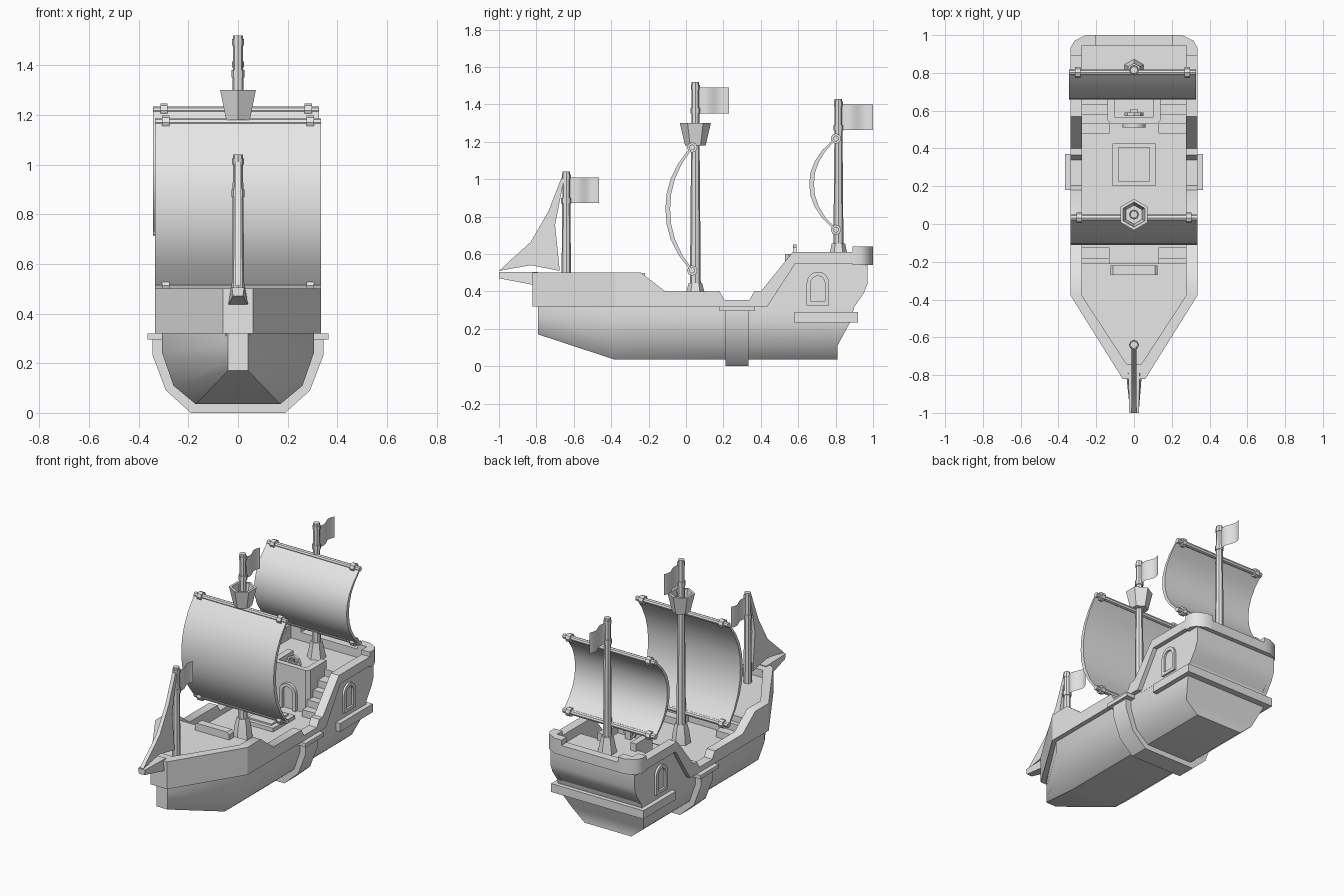
import bpy, bmesh, math

cube = bpy.data.objects.get("Cube")
if cube:
    bpy.data.objects.remove(cube, do_unlink=True)

grey = bpy.data.materials.new("plain grey")
grey.use_nodes = True
grey.diffuse_color = (0.8, 0.8, 0.8, 1)
grey.node_tree.nodes["Principled BSDF"].inputs["Base Color"].default_value = (0.8, 0.8, 0.8, 1)


def make(name, verts, faces, closed=True):
    bm = bmesh.new()
    vs = [bm.verts.new(v) for v in verts]
    for f in faces:
        bm.faces.new([vs[i] for i in f])
    if closed:
        bmesh.ops.recalc_face_normals(bm, faces=bm.faces)
    mesh = bpy.data.meshes.new(name)
    bm.to_mesh(mesh)
    bm.free()
    mesh.materials.append(grey)
    ob = bpy.data.objects.new(name, mesh)
    bpy.context.collection.objects.link(ob)
    bpy.ops.object.select_all(action='DESELECT')
    ob.select_set(True)
    bpy.context.view_layer.objects.active = ob
    bpy.ops.object.shade_smooth_by_angle(angle=math.radians(38))
    return ob


def place(axis, p, t):
    """Put a 2D point and a depth along the chosen axis into 3D."""
    return {'x': (t, p[0], p[1]), 'y': (p[0], t, p[1]), 'z': (p[0], p[1], t)}[axis]


def prism(name, pts, axis, lo, hi):
    n = len(pts)
    verts = [place(axis, p, t) for t in (lo, hi) for p in pts]
    faces = [tuple(range(n)), tuple(range(n, 2 * n))]
    faces += [(i, (i + 1) % n, (i + 1) % n + n, i + n) for i in range(n)]
    return make(name, verts, faces)


def pair(name, pts, lo, hi):
    for side, s in (("left", 1), ("right", -1)):
        prism(f"{side}_{name}", pts, 'x', s * lo, s * hi)


def box(name, x0, x1, y0, y1, z0, z1):
    return prism(name, [(x0, y0), (x1, y0), (x1, y1), (x0, y1)], 'z', z0, z1)


def lathe(name, rings, centre, axis='z', sides=8, loop=False):
    """Rings are (radius, position along axis)."""
    verts, faces = [], []
    for r, t in rings:
        for i in range(sides):
            a = math.pi / 2 + math.tau * i / sides
            verts.append(place(axis, (centre[0] + r * math.cos(a), centre[1] + r * math.sin(a)), t))
    m = len(rings)
    for k in range(m if loop else m - 1):
        a, b = k * sides, (k + 1) % m * sides
        faces += [(a + i, a + (i + 1) % sides, b + (i + 1) % sides, b + i) for i in range(sides)]
    if not loop:
        faces += [tuple(range(sides)), tuple(range((m - 1) * sides, m * sides))]
    return make(name, verts, faces)


def mirrored(half):
    return half + [(-x, y) for x, y in reversed(half)]


def arch(cx, base, w, h, frame):
    """Outline of an arched frame, open at the bottom."""
    def curve(r):
        top = base + h - w
        return [(cx + r, base)] + [(cx + r * math.cos(math.pi * i / 8), top + r * math.sin(math.pi * i / 8))
                                   for i in range(9)] + [(cx - r, base)]
    return curve(w) + curve(w - frame)[::-1]


# Lower hull: bow, shoulder and stern sections
section = [(0.305, 0.32), (0.305, 0.24), (0.26, 0.11), (0.17, 0.035)]
bow_z = [0.32, 0.27, 0.21, 0.17]
stern_y = [0.90, 0.88, 0.81, 0.81]
verts = []
for k in range(3):
    half = [(0.04 if k == 0 else x, (-0.79, -0.38, stern_y[i])[k], bow_z[i] if k == 0 else z)
            for i, (x, z) in enumerate(section)]
    verts += half + [(-x, y, z) for x, y, z in reversed(half)]
faces = [(k + i, k + (i + 1) % 8, k + 8 + (i + 1) % 8, k + 8 + i) for k in (0, 8) for i in range(8)]
faces += [(k + i, k + i + 1, k + 6 - i, k + 7 - i) for k in (0, 16) for i in range(3)]
make("lower_hull", verts, faces)

# Midship band and its caps
prism("midship_band", mirrored([(0.345, 0.30), (0.345, 0.235), (0.29, 0.09), (0.19, 0)]), 'y', 0.21, 0.335)
for side, s in (("left", 1), ("right", -1)):
    box(f"{side}_band_cap", s * 0.275, s * 0.365, 0.18, 0.37, 0.295, 0.32)

# Stern block, side walls and rails
prism("stern_block", [(0.70, 0.3), (0.885, 0.3), (0.90, 0.32), (0.95, 0.39), (0.97, 0.44),
                      (0.97, 0.55), (0.70, 0.55)], 'x', -0.303, 0.303)
pair("stern_wall", [(0.42, 0.31), (0.895, 0.31), (0.95, 0.39), (0.97, 0.44), (0.97, 0.55),
                    (0.89, 0.59), (0.58, 0.59), (0.42, 0.36)], 0.275, 0.306)
pair("bulwark", [(-0.38, 0.32), (-0.38, 0.50), (-0.24, 0.50), (-0.11, 0.40), (0.18, 0.40), (0.205, 0.355),
                 (0.34, 0.355), (0.365, 0.40), (0.40, 0.40), (0.57, 0.61), (0.90, 0.61), (0.90, 0.55),
                 (0.585, 0.55), (0.435, 0.32)], 0.275, 0.335)
for side, s in (("left", 1), ("right", -1)):
    prism(f"{side}_stern_corner", [(s * x, y) for x, y in
          [(0.335, 0.89), (0.335, 0.935), (0.315, 0.97), (0.255, 1.0), (0.205, 1.0),
           (0.205, 0.945), (0.275, 0.945), (0.275, 0.89)]], 'z', 0.54, 0.64)
box("stern_rail", -0.205, 0.205, 0.945, 1.0, 0.54, 0.605)
prism("stern_strake", mirrored([(0.335, 0.58), (0.335, 0.92)])[::-1]
      + [(0.29, 0.58), (0.29, 0.86), (-0.29, 0.86), (-0.29, 0.58)], 'z', 0.235, 0.29)
pair("window_frame", arch(0.705, 0.325, 0.06, 0.18, 0.022), 0.30, 0.32)
pair("window_sill", [(0.645, 0.325), (0.765, 0.325), (0.765, 0.345), (0.645, 0.345)], 0.30, 0.32)

# Bow bulwark and foredeck
prism("bow_bulwark", mirrored([(0.335, -0.38), (0.06, -0.82)])
      + [(-0.275, -0.38), (-0.04, -0.74), (0.04, -0.74), (0.275, -0.38)], 'z', 0.32, 0.50)
prism("foredeck", mirrored([(0.29, -0.21), (0.29, -0.39), (0.05, -0.78)]), 'z', 0.31, 0.45)
prism("foredeck_rail", mirrored([(0.125, 0.44), (0.125, 0.485), (0.11, 0.498)]), 'y', -0.27, -0.22)
for side, s in (("left", 1), ("right", -1)):
    box(f"{side}_fore_step", s * 0.13, s * 0.28, -0.22, -0.125, 0.31, 0.365)
    box(f"{side}_fore_upper_step", s * 0.13, s * 0.28, -0.22, -0.18, 0.31, 0.41)

# Bowsprit, tapering forwards
tip, root = [(0.025, 0.505), (0.02, 0.47)], [(0.03, 0.505), (0.042, 0.43)]
sprit = [(x, -1.0, z) for x, z in mirrored(tip)] + [(x, -0.79, z) for x, z in mirrored(root)]
make("bowsprit", sprit, [(0, 1, 2, 3), (4, 5, 6, 7)] + [(i, (i + 1) % 4, (i + 1) % 4 + 4, i + 4) for i in range(4)])

# Cabin balcony with arched door, stairs and wheel
balcony = [(0.14, 0.72), (0.14, 0.55), (0.12, 0.53)]
prism("cabin", mirrored(balcony), 'z', 0.31, 0.55)
prism("balcony_rim", mirrored(balcony) + [(-0.10, 0.72), (-0.10, 0.565), (0.10, 0.565), (0.10, 0.72)], 'z', 0.54, 0.60)
prism("door_frame", arch(0, 0.32, 0.06, 0.17, 0.022), 'y', 0.51, 0.535)
for i in range(4):
    for side, s in (("left", 1), ("right", -1)):
        box(f"{side}_stair", s * 0.13, s * 0.28, 0.48 + 0.05 * i, 0.71, 0.31, 0.366 + 0.046 * i)
lathe("wheel_rim", [(0.05, 0.572), (0.05, 0.59), (0.036, 0.59), (0.036, 0.572)], (0, 0.60), 'y', 8, True)
box("wheel_spoke_across", -0.045, 0.045, 0.576, 0.586, 0.595, 0.605)
box("wheel_spoke_upright", -0.005, 0.005, 0.576, 0.586, 0.555, 0.645)
box("wheel_stand", -0.02, 0.02, 0.585, 0.605, 0.54, 0.61)

# Deck hatch
box("hatch", -0.115, 0.115, 0.2, 0.425, 0.31, 0.345)
box("hatch_lid", -0.085, 0.085, 0.225, 0.405, 0.34, 0.355)


def mast(name, y, foot, top, r, flag_len, collar):
    lathe(f"{name}_mast", [(r, foot), (0.02, top)], (0, y))
    lathe(f"{name}_mast_cap", [(0.024, top - 0.04), (0.024, top - 0.015)], (0, y))
    lathe(f"{name}_mast_collar", [(0.027, collar), (0.027, collar + 0.03)], (0, y))
    # Rippling pennant
    n = 12
    pts = [(0.012 * math.sin(math.tau * i / n), y + 0.015 + flag_len * i / n, z)
           for z in (top - 0.168, top - 0.03) for i in range(n + 1)]
    make(f"{name}_flag", pts, [(i, i + 1, i + n + 2, i + n + 1) for i in range(n)], False)


def sail(name, cx, y, low, high):
    mid, span = (low + high) / 2, (high - low) / 2
    steps = [i / 4 - 1 for i in range(9)]
    outer = [(y - 0.01 - 0.133 * (1 - abs(t) ** 2.2), mid + span * t) for t in steps]
    inner = [(y - 0.118 * (1 - abs(t) ** 2.2), mid + span * t * 0.98) for t in steps]
    prism(f"{name}_sail", outer + inner[::-1], 'x', cx - 0.335, cx + 0.335)
    for z in (low, high):
        lathe(f"{name}_yard", [(0.016, cx - 0.335), (0.016, cx + 0.335)], (y, z), 'x')
        for s in (-1, 1):
            lathe(f"{name}_yard_ring", [(0.028, cx + s * 0.29 - 0.015), (0.028, cx + s * 0.29 + 0.015)], (y, z), 'x')


# Masts, bases and sails
mast("bow", -0.64, 0.44, 1.04, 0.026, 0.16, 0.87)
mast("main", 0.05, 0.32, 1.52, 0.03, 0.165, 1.35)
mast("stern", 0.815, 0.54, 1.43, 0.028, 0.17, 1.26)
lathe("main_mast_base", [(0.06, 0.31), (0.048, 0.40), (0.036, 0.445)], (0, 0.05), sides=6)
lathe("stern_mast_base", [(0.06, 0.54), (0.036, 0.655)], (0, 0.815), sides=6)
lathe("crows_nest", [(0.055, 1.18), (0.083, 1.30), (0.066, 1.30), (0.05, 1.21)], (0, 0.05), sides=6)
sail("main", 0, 0.033, 0.512, 1.17)
sail("stern", -0.008, 0.802, 0.73, 1.217)

# Triangular bow sail
prism("bow_sail", [(-1.0, 0.51), (-0.83, 0.665), (-0.735, 0.83), (-0.665, 1.01), (-0.65, 1.01),
                   (-0.70, 0.755), (-0.675, 0.51), (-0.83, 0.54)], 'x', -0.012, 0.012)
